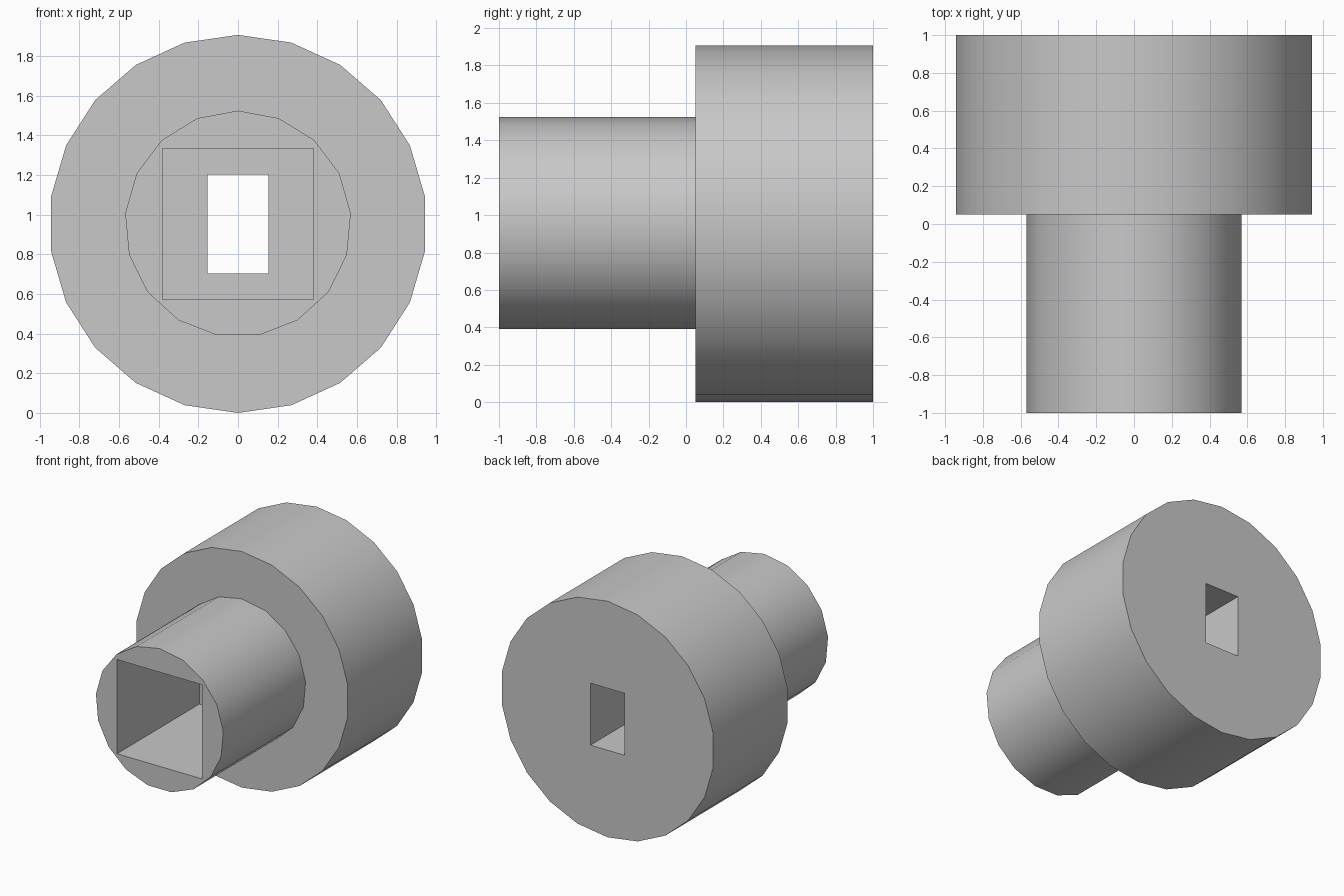
import bpy
from math import pi, radians

cube = bpy.data.objects.get("Cube")
if cube:
    bpy.data.objects.remove(cube, do_unlink=True)

HEAD_R, SHAFT_R = 0.953, 0.571
STEP_Y = 0.05            # where the shaft meets the head
AXIS_Z = HEAD_R

grey = bpy.data.materials.new("grey metal")
grey.use_nodes = True
grey.diffuse_color = (0.58, 0.58, 0.58, 1)
grey.node_tree.nodes["Principled BSDF"].inputs["Base Color"].default_value = grey.diffuse_color


def finish(name):
    obj = bpy.context.object
    obj.name = name
    obj.data.materials.append(grey)
    bpy.ops.object.transform_apply(location=True, rotation=True, scale=True)
    return obj


def cylinder(name, sides, radius, y0, y1):
    """Cylinder along y with one corner pointing straight up."""
    bpy.ops.mesh.primitive_cylinder_add(
        vertices=sides, radius=radius, depth=y1 - y0,
        location=(0, (y0 + y1) / 2, AXIS_Z), rotation=(-pi / 2, 0, 0))
    obj = finish(name)
    # Turn the section over if its corner points down
    if max(v.co.z for v in obj.data.vertices) < AXIS_Z + radius - 0.001:
        for v in obj.data.vertices:
            v.co.x, v.co.z = -v.co.x, 2 * AXIS_Z - v.co.z
    return obj


def box(name, width, height, y0, y1):
    bpy.ops.mesh.primitive_cube_add(size=1, location=(0, (y0 + y1) / 2, AXIS_Z))
    bpy.context.object.scale = (width, y1 - y0, height)
    return finish(name)


def combine(target, tool, operation):
    mod = target.modifiers.new(operation.title(), "BOOLEAN")
    mod.operation, mod.solver, mod.object = operation, "EXACT", tool
    tool.hide_render = True
    bpy.ops.object.select_all(action="DESELECT")
    target.select_set(True)
    bpy.context.view_layer.objects.active = target
    bpy.ops.object.modifier_apply(modifier=mod.name)
    bpy.data.objects.remove(tool, do_unlink=True)


# Wide head and narrower shaft, fused into one stepped body
body = cylinder("stepped_socket", 22, HEAD_R, STEP_Y, 1)
combine(body, cylinder("shaft", 17, SHAFT_R, -1, STEP_Y + 0.3), "UNION")

# Square pocket along the shaft, then a narrow slot through the head
combine(body, box("square_pocket", 0.76, 0.76, -1.2, STEP_Y), "DIFFERENCE")
combine(body, box("through_slot", 0.306, 0.5, -0.2, 1.2), "DIFFERENCE")

# Rounded sides, crisp rims and hole edges
bpy.ops.object.shade_smooth_by_angle(angle=radians(30))
